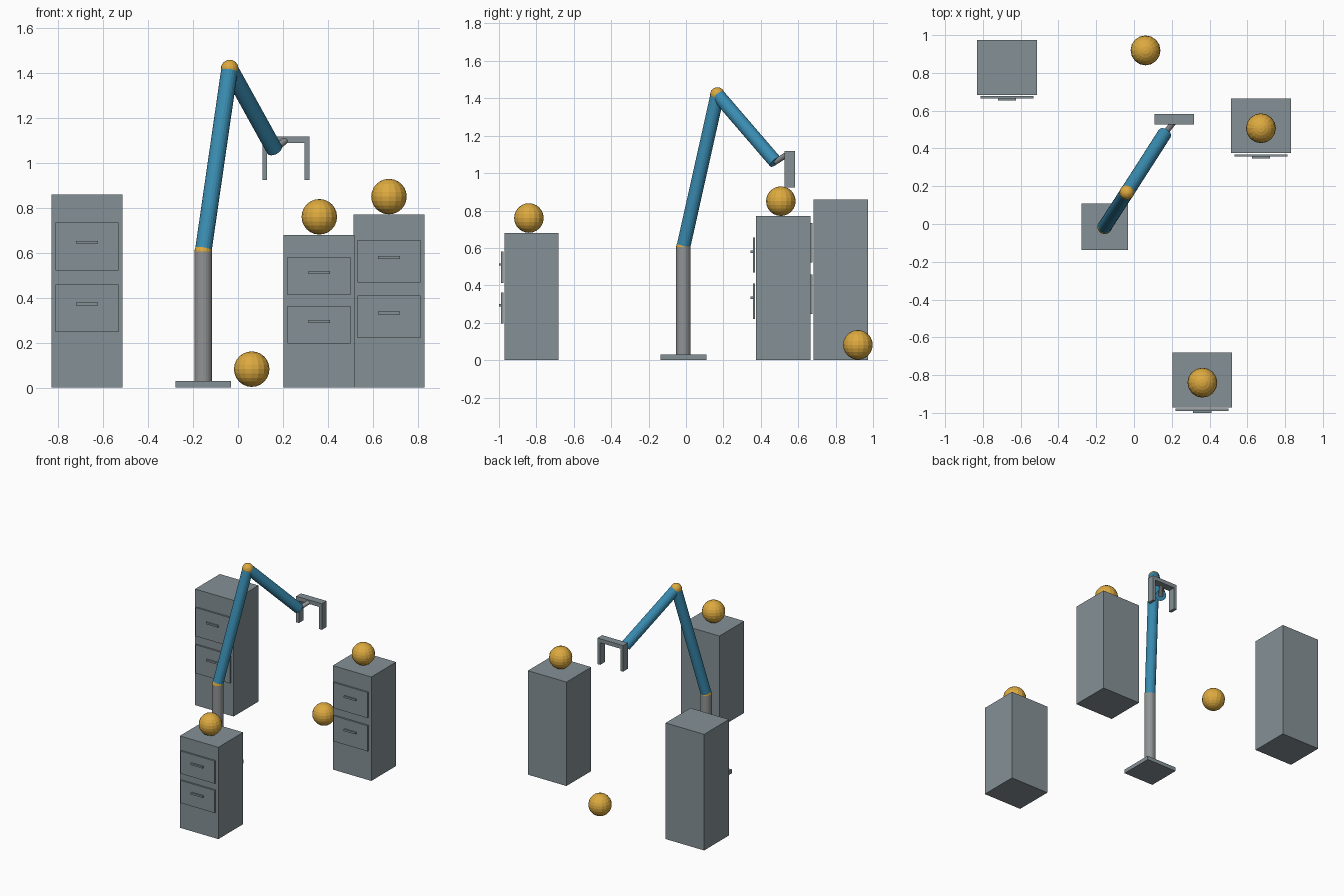
import bpy
from mathutils import Vector

if "Cube" in bpy.data.objects:
    bpy.data.objects.remove(bpy.data.objects["Cube"])


def material(name, rgb):
    m = bpy.data.materials.new(name)
    m.diffuse_color = (*rgb, 1)
    m.use_nodes = True
    m.node_tree.nodes["Principled BSDF"].inputs["Base Color"].default_value = m.diffuse_color
    return m


GREY = material("slate grey", (0.235, 0.285, 0.305))
STEEL = material("steel grey", (0.28, 0.295, 0.30))
BLUE = material("arm blue", (0.042, 0.265, 0.445))
GOLD = material("gold", (0.72, 0.40, 0.05))


def finish(name, mat):
    o = bpy.context.object
    o.name = name
    o.data.materials.append(mat)
    return o


def box(name, x, y, z, mat=GREY):
    """Box from (min, max) ranges."""
    bpy.ops.mesh.primitive_cube_add(size=1, location=[(a + b) / 2 for a, b in (x, y, z)])
    bpy.context.object.scale = [b - a for a, b in (x, y, z)]
    return finish(name, mat)


def ball(name, centre, r):
    bpy.ops.mesh.primitive_uv_sphere_add(segments=16, ring_count=12, radius=r, location=centre)
    return finish(name, GOLD)


def rod(name, a, b, r, mat):
    """Cylinder between two points."""
    a, b = Vector(a), Vector(b)
    d = b - a
    bpy.ops.mesh.primitive_cylinder_add(vertices=20, radius=r, depth=d.length, location=(a + b) / 2)
    bpy.context.object.rotation_euler = d.to_track_quat('Z', 'Y').to_euler()
    return finish(name, mat)


def cabinet(name, cx, cy, h):
    """Cabinet with two drawers on its front, sized in proportion to its height."""
    front = cy - 0.145
    box(name, (cx - 0.158, cx + 0.158), (front, cy + 0.145), (0, h))
    for label, k in (("upper", 0.73), ("lower", 0.41)):
        z = k * h
        box(f"{name}_{label}_drawer", (cx - 0.14, cx + 0.14),
            (front - 0.018, front - 0.006), (z - 0.123 * h, z + 0.123 * h))
        zh = z + 0.022 * h
        box(f"{name}_{label}_handle", (cx - 0.048, cx + 0.048),
            (front - 0.029, front - 0.018), (zh - 0.0065, zh + 0.0065))


# Cabinets
cabinet("back_left_cabinet", -0.672, 0.828, 0.86)
cabinet("right_cabinet", 0.672, 0.52, 0.77)
cabinet("front_cabinet", 0.361, -0.826, 0.68)

# Balls on the cabinets and on the floor
ball("front_ball", (0.362, -0.84, 0.76), 0.079)
ball("right_ball", (0.672, 0.507, 0.85), 0.079)
ball("floor_ball", (0.061, 0.919, 0.082), 0.079)

# Robot arm: base, post, joints and links
shoulder = (-0.155, -0.014, 0.605)
elbow = (-0.037, 0.168, 1.42)
wrist = (0.162, 0.478, 1.06)
box("base_plate", (-0.279, -0.031), (-0.137, 0.109), (0, 0.029))
rod("post", (shoulder[0], shoulder[1], 0.029), shoulder, 0.039, STEEL)
ball("shoulder_joint", shoulder, 0.039)
rod("upper_arm", shoulder, elbow, 0.037, BLUE)
ball("elbow_joint", elbow, 0.039)
rod("forearm", elbow, wrist, 0.037, BLUE)
rod("wrist_rod", wrist, (0.211, 0.54, 1.1), 0.015, STEEL)

# Gripper: crossbar and two fingers
depth = (0.527, 0.582)
box("gripper_bar", (0.108, 0.318), depth, (1.088, 1.117))
for side, x in (("left", 0.108), ("right", 0.296)):
    box(f"{side}_finger", (x, x + 0.022), depth, (0.924, 1.088))
